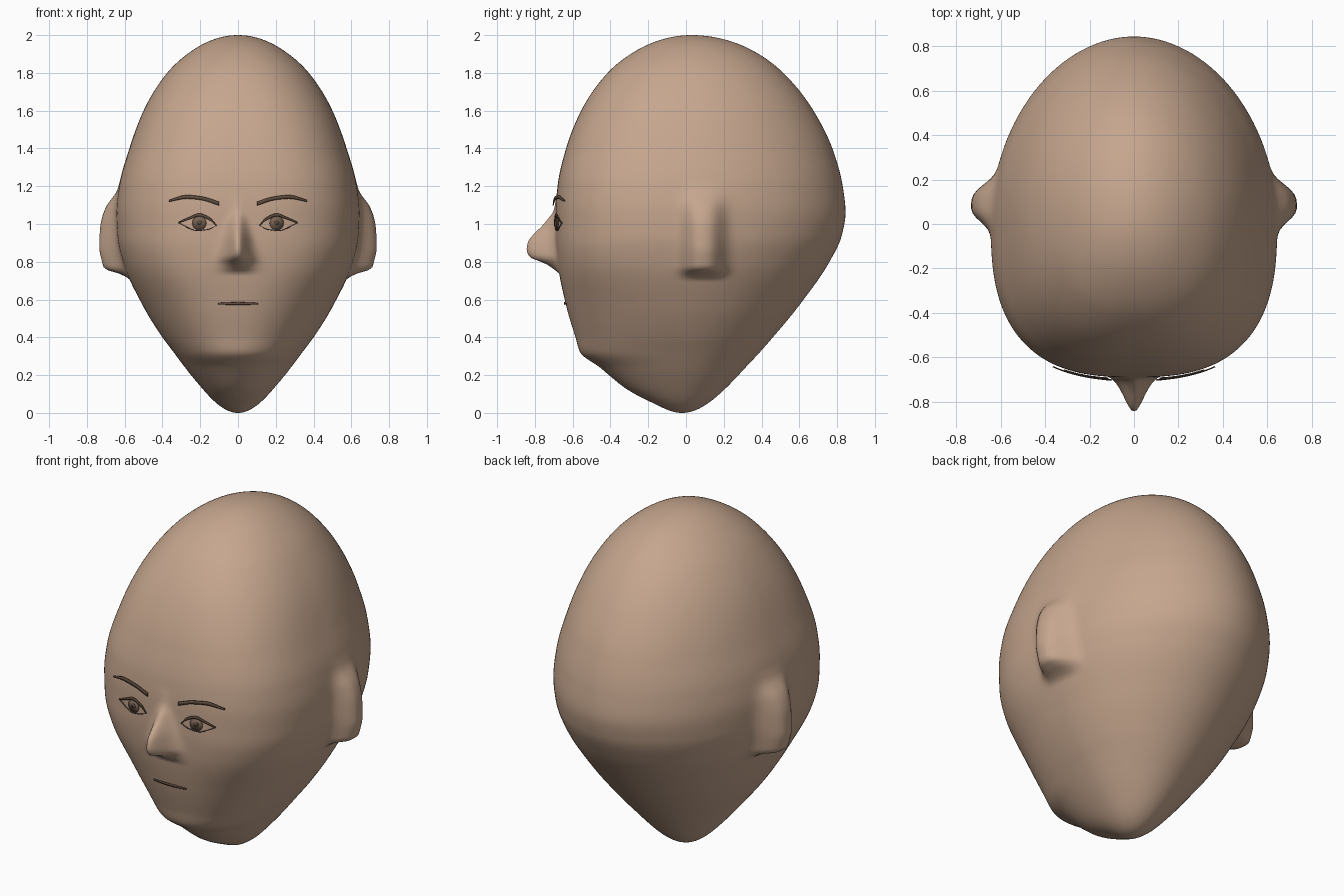
import bpy, bmesh, math

if "Cube" in bpy.data.objects:
    bpy.data.objects.remove(bpy.data.objects["Cube"])


def material(name, colour):
    mat = bpy.data.materials.new(name)
    mat.use_nodes = True
    mat.diffuse_color = (*colour, 1)
    bsdf = next(n for n in mat.node_tree.nodes if n.type == "BSDF_PRINCIPLED")
    bsdf.inputs["Base Color"].default_value = (*colour, 1)
    bsdf.inputs["Roughness"].default_value = 0.6
    return mat


skin = material("skin", (0.56, 0.38, 0.27))
hair_brown = material("brow brown", (0.11, 0.07, 0.045))
iris_brown = material("iris brown", (0.19, 0.125, 0.09))
lip_brown = material("lip brown", (0.15, 0.085, 0.06))


def smooth_curve(points):
    """Monotone cubic through (position, value) points, flat outside them."""
    xs, ys = zip(*sorted(points))
    steps = [(ys[i + 1] - ys[i]) / (xs[i + 1] - xs[i]) for i in range(len(xs) - 1)]
    slopes = [steps[0]]
    for a, b in zip(steps, steps[1:]):
        slopes.append(2 * a * b / (a + b) if a * b > 0 else 0)
    slopes.append(steps[-1])

    def value(x):
        if x <= xs[0]:
            return ys[0]
        if x >= xs[-1]:
            return ys[-1]
        i = max(k for k in range(len(steps)) if xs[k] <= x)
        h = xs[i + 1] - xs[i]
        t = (x - xs[i]) / h
        s = t * t * (3 - 2 * t)
        return (ys[i] * (1 - s) + ys[i + 1] * s
                + h * t * (1 - t) * (slopes[i] * (1 - t) - slopes[i + 1] * t))
    return value


def polar(z):
    return math.acos(max(-1, min(1, 1 - z)))


# Head outlines: height, half width, depth of face, depth of back
OUTLINE = [
    (0, 0, -.02, -.02), (.04, .10, -.15, .10), (.13, .19, -.32, .21),
    (.24, .28, -.455, .315), (.32, .34, -.56, .39), (.4, .40, -.585, .46),
    (.57, .505, -.635, .60), (.8, .61, -.68, .76), (.94, .64, -.69, .825),
    (1.06, .645, -.69, .845), (1.2, .63, -.68, .83), (1.4, .575, -.635, .775),
    (1.6, .50, -.555, .675), (1.8, .375, -.415, .515), (1.92, .24, -.26, .35),
    (2, 0, .03, .03)]
half_width, face_depth, back_depth = (
    smooth_curve([(polar(row[0]), row[k]) for row in OUTLINE]) for k in (1, 2, 3))

# Flatness of the face, then nose and ear relief, all by height
flatness = smooth_curve([(0, 2), (.5, 2.2), (.9, 2.7), (1.2, 2.7), (2, 2.1)])
nose_out = smooth_curve([(.74, 0), (.79, .065), (.825, .145), (.86, .158),
                         (.9, .15), (1.01, .055), (1.08, .008), (1.16, 0)])
nose_wide = smooth_curve([(.76, .08), (.82, .07), (.9, .055), (1.05, .035)])
ear_out = smooth_curve([(.71, 0), (.735, .04), (.765, .115), (.85, .112),
                        (.915, .1), (1, .087), (1.085, .06), (1.18, .008), (1.23, 0)])


def centre(z):
    return -.02 + .025 * z


def nose(x, z):
    return nose_out(z) * math.exp(-abs(x / nose_wide(z)) ** 2)


def face_y(x, z):
    """Depth of the face surface at a point seen from the front."""
    a, n = polar(z), flatness(z)
    rest = max(0, 1 - abs(x / half_width(a)) ** n) ** (1 / n)
    return centre(z) + (face_depth(a) - centre(z)) * rest - nose(x, z)


def head_point(angle, z):
    a, c = polar(z), centre(z)
    sx, sy = math.sin(angle), -math.cos(angle)
    front = sy < 0
    n = flatness(z) if front else 1.95
    depth = c - face_depth(a) if front else back_depth(a) - c
    r = (abs(sx / half_width(a)) ** n + abs(sy / depth) ** n) ** (-1 / n)
    x, y = r * sx, c + r * sy
    if front:
        y -= nose(x, z)
    ear = ear_out(z) * math.exp(-abs((y - .095) / .1) ** 3)
    return x + math.copysign(ear, x), y, z


def finish(bm, name, mat):
    bmesh.ops.recalc_face_normals(bm, faces=bm.faces)
    mesh = bpy.data.meshes.new(name)
    bm.to_mesh(mesh)
    bm.free()
    mesh.materials.append(mat)
    mesh.shade_smooth()
    obj = bpy.data.objects.new(name, mesh)
    bpy.context.collection.objects.link(obj)
    return obj


# Head: stacked rings, closer together round the nose
RINGS, SIDES = 190, 240
bm = bmesh.new()
rings = []
for i in range(1, RINGS):
    z = 1 - math.cos(math.pi * i / RINGS)
    ring = []
    for j in range(SIDES):
        turn = math.tau * (j + .5) / SIDES
        ring.append(bm.verts.new(head_point(turn - .5 * math.sin(turn), z)))
    rings.append(ring)
for low, high in zip(rings, rings[1:]):
    for j in range(SIDES):
        k = (j + 1) % SIDES
        bm.faces.new((low[j], low[k], high[k], high[j]))
for ring, z in ((rings[0], 0), (rings[-1], 2)):
    pole = bm.verts.new((0, centre(z), z))
    for j in range(SIDES):
        bm.faces.new((ring[j], ring[(j + 1) % SIDES], pole))
finish(bm, "head", skin)


def plate(name, top, bottom, mat, side=1, lift=.006):
    """Thin strip between two front-view curves, laid on the face."""
    upper, lower = smooth_curve(top), smooth_curve(bottom)
    x0, x1 = top[0][0], top[-1][0]
    bm = bmesh.new()
    rows = []
    for i in range(33):
        x = x0 + (x1 - x0) * i / 32
        rows.append([bm.verts.new((side * x, face_y(x, z) - lift, z))
                     for z in (lower(x), upper(x))])
    for a, b in zip(rows, rows[1:]):
        bm.faces.new((a[0], b[0], b[1], a[1]))
    thick = finish(bm, name, mat).modifiers.new("thickness", "SOLIDIFY")
    thick.thickness, thick.offset = .005, 0


def disc(name, x, z, radius, mat, side, lift):
    bm = bmesh.new()
    bmesh.ops.create_circle(bm, cap_ends=True, segments=32, radius=radius)
    for v in bm.verts:
        px, pz = x + v.co.x, z + v.co.y
        v.co = (side * px, face_y(px, pz) - lift, pz)
    thick = finish(bm, name, mat).modifiers.new("thickness", "SOLIDIFY")
    thick.thickness, thick.offset = .004, 0


# Brows, lids and irises, mirrored
for side, label in ((1, "left"), (-1, "right")):
    plate(label + "_brow",
          [(.1, 1.118), (.19, 1.145), (.27, 1.153), (.365, 1.127)],
          [(.1, 1.097), (.19, 1.126), (.27, 1.134), (.365, 1.118)],
          hair_brown, side, .016)
    plate(label + "_upper_lid",
          [(.115, .997), (.15, 1.035), (.205, 1.056), (.26, 1.036), (.315, 1.01)],
          [(.115, .99), (.15, 1.02), (.205, 1.04), (.26, 1.024), (.315, 1.004)],
          hair_brown, side, .009)
    plate(label + "_lower_lid",
          [(.115, .993), (.16, .973), (.215, .967), (.315, 1.007)],
          [(.115, .99), (.16, .969), (.215, .963), (.315, 1.004)],
          iris_brown, side)
    disc(label + "_iris", .205, 1.005, .037, iris_brown, side, .006)
    disc(label + "_pupil", .205, 1.007, .014, hair_brown, side, .009)

# Mouth
plate("mouth", [(-.105, .582), (0, .586), (.105, .582)],
      [(-.105, .574), (0, .572), (.105, .574)], lip_brown)
